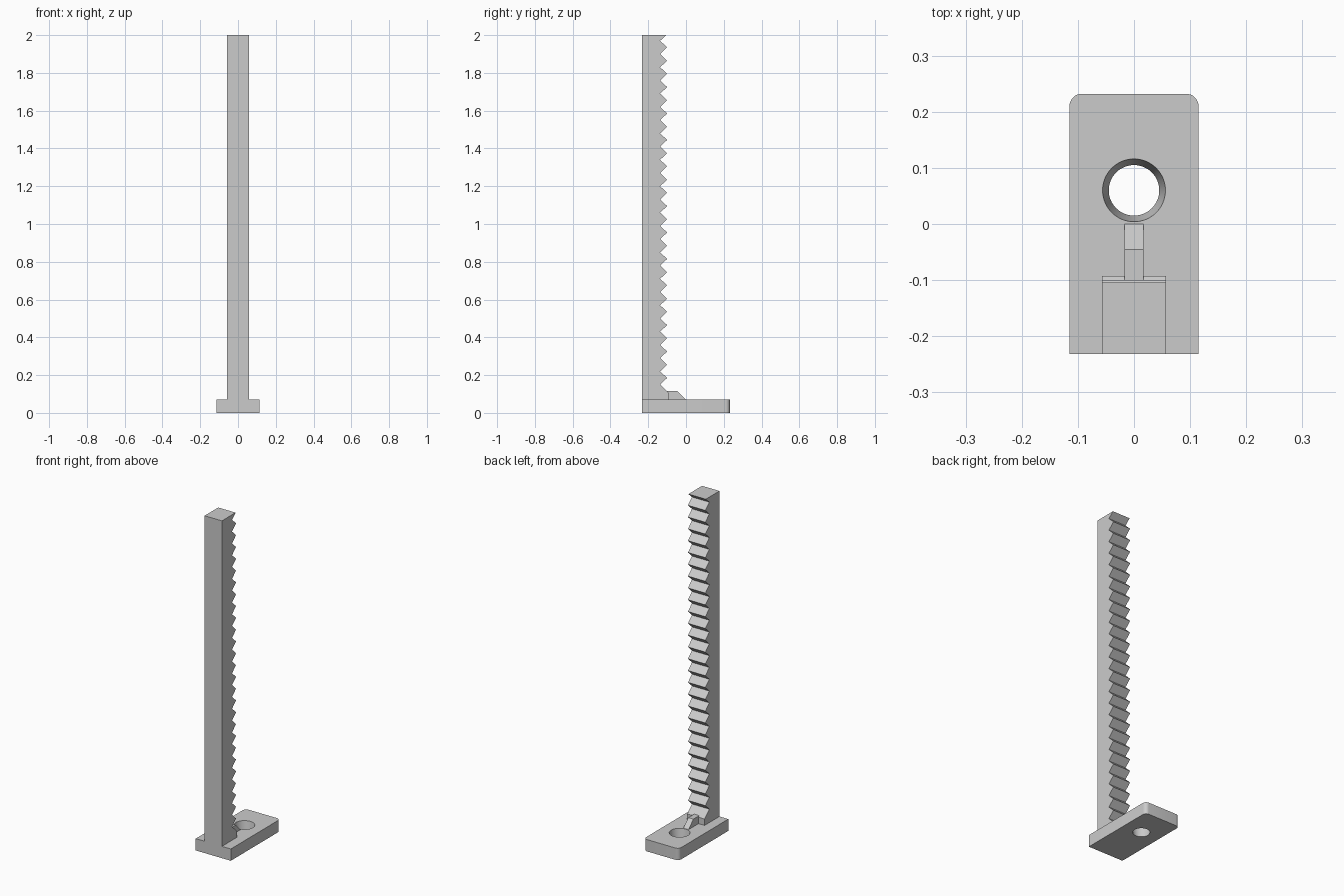
import bpy, bmesh, math
from mathutils import Matrix

cube = bpy.data.objects.get("Cube")
if cube:
    bpy.data.objects.remove(cube, do_unlink=True)

GREY = (0.6, 0.6, 0.6, 1)
grey = bpy.data.materials.new("plain grey")
grey.use_nodes = True
grey.diffuse_color = GREY
grey.node_tree.nodes["Principled BSDF"].inputs["Base Color"].default_value = GREY


def add_object(name, bm):
    bmesh.ops.recalc_face_normals(bm, faces=bm.faces)
    mesh = bpy.data.meshes.new(name)
    bm.to_mesh(mesh)
    bm.free()
    mesh.materials.append(grey)
    obj = bpy.data.objects.new(name, mesh)
    bpy.context.collection.objects.link(obj)
    return obj


def side_prism(name, profile, x0, x1):
    """Extrude a (y, z) side profile across x."""
    bm = bmesh.new()
    face = bm.faces.new([bm.verts.new((x0, y, z)) for y, z in profile])
    moved = bmesh.ops.extrude_face_region(bm, geom=[face])["geom"]
    bmesh.ops.translate(bm, vec=(x1 - x0, 0, 0),
                        verts=[v for v in moved if isinstance(v, bmesh.types.BMVert)])
    return add_object(name, bm)


FRONT, BASE_TOP, HALF_WIDTH = -0.232, 0.07, 0.115

# Base plate with two rounded back corners
bm = bmesh.new()
bmesh.ops.create_cube(bm, size=1)
for v in bm.verts:
    v.co = (v.co.x * 2 * HALF_WIDTH, v.co.y * -2 * FRONT, (v.co.z + 0.5) * BASE_TOP)
corners = [e for e in bm.edges
           if all(v.co.y > 0 for v in e.verts)
           and abs(e.verts[0].co.z - e.verts[1].co.z) > 0.01]
bmesh.ops.bevel(bm, geom=corners, offset=0.022, segments=8, profile=0.5, affect='EDGES')
base = add_object("base_plate", bm)

# Tapered screw hole, wider at the top
R_TOP, R_BOTTOM, EXTRA = 0.056, 0.045, 0.02
slope = (R_TOP - R_BOTTOM) / BASE_TOP
bm = bmesh.new()
bmesh.ops.create_cone(bm, cap_ends=True, segments=64,
                      radius1=R_BOTTOM - slope * EXTRA, radius2=R_TOP + slope * EXTRA,
                      depth=BASE_TOP + 2 * EXTRA,
                      matrix=Matrix.Translation((0, 0.06, BASE_TOP / 2)))
cutter = add_object("hole_cutter", bm)
cutter.hide_render = True
cut = base.modifiers.new("screw_hole", 'BOOLEAN')
cut.operation, cut.object, cut.solver = 'DIFFERENCE', cutter, 'EXACT'
bpy.ops.object.select_all(action='DESELECT')
bpy.context.view_layer.objects.active = base
base.select_set(True)
bpy.ops.object.modifier_apply(modifier=cut.name)
bpy.data.objects.remove(cutter, do_unlink=True)
bpy.ops.object.shade_smooth_by_angle(angle=math.radians(30))

# Toothed upright: saw profile running up the back edge
TIP, VALLEY, PITCH, TEETH = -0.1, -0.137, 0.07, 26
FIRST_VALLEY = 0.15
saw = [(-0.093, BASE_TOP), (-0.093, 0.108)]
for i in range(TEETH + 1):
    z = FIRST_VALLEY + i * PITCH
    saw.append((VALLEY, z))
    if i < TEETH:
        saw.append((TIP, z + PITCH / 2))
side_prism("toothed_upright",
           saw + [(-0.104, 2), (FRONT, 2), (FRONT, BASE_TOP)], -0.057, 0.057)

# Small sloped rib bracing the foot of the upright
side_prism("foot_rib",
           [(-0.11, BASE_TOP), (-0.11, 0.115), (-0.045, 0.115), (0, BASE_TOP)],
           -0.017, 0.017)
